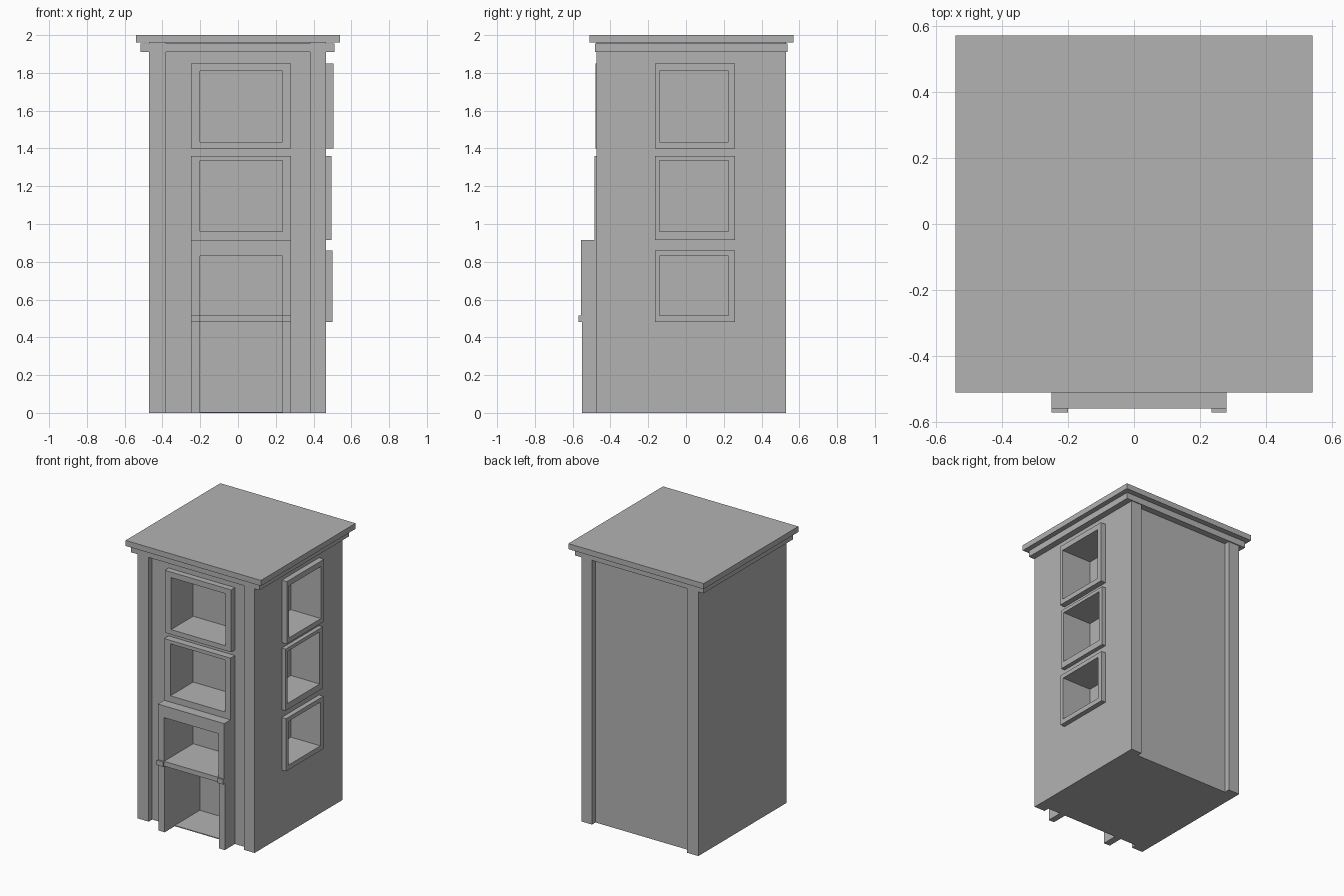
import bpy
import bmesh

if "Cube" in bpy.data.objects:
    bpy.data.objects.remove(bpy.data.objects["Cube"])

# One plain grey for the whole building
grey = bpy.data.materials.new("stone grey")
grey.use_nodes = True
COLOUR = (0.45, 0.45, 0.45, 1)
grey.diffuse_color = COLOUR
grey.node_tree.nodes["Principled BSDF"].inputs["Base Color"].default_value = COLOUR


def prism(name, outline, z0, z1):
    """Extrude a flat outline from z0 to z1."""
    bm = bmesh.new()
    base = bm.faces.new([bm.verts.new((x, y, z0)) for x, y in outline])
    top = bmesh.ops.extrude_face_region(bm, geom=[base])["geom"]
    verts = [v for v in top if isinstance(v, bmesh.types.BMVert)]
    bmesh.ops.translate(bm, verts=verts, vec=(0, 0, z1 - z0))
    bmesh.ops.recalc_face_normals(bm, faces=bm.faces)
    mesh = bpy.data.meshes.new(name)
    bm.to_mesh(mesh)
    bm.free()
    mesh.materials.append(grey)
    obj = bpy.data.objects.new(name, mesh)
    bpy.context.collection.objects.link(obj)
    return obj


def box(name, x, y, z):
    outline = [(x[0], y[0]), (x[1], y[0]), (x[1], y[1]), (x[0], y[1])]
    return prism(name, outline, *z)


def cut(obj, cutter):
    """Subtract the cutter from the object for good."""
    cutter.hide_render = True
    mod = obj.modifiers.new("opening", 'BOOLEAN')
    mod.operation = 'DIFFERENCE'
    mod.solver = 'EXACT'
    mod.object = cutter
    bpy.context.view_layer.objects.active = obj
    bpy.ops.object.modifier_apply(modifier=mod.name)


def window(name, outer, inner):
    """Frame and room hollow; each box is given as x, y, z ranges."""
    frame = box(name + "_frame", *outer)
    hollow = box(name + "_cutter", *inner)
    cut(frame, hollow)
    cut(body, hollow)
    bpy.data.objects.remove(hollow)


# Body with corner piers and recessed front and back walls
L, R, F, B = -0.47, 0.465, -0.475, 0.53
PIER, DEPTH = 0.38, 0.04
WALL = F + DEPTH
body = prism("body", [
    (L, F), (-PIER, F), (-PIER, WALL), (PIER, WALL), (PIER, F), (R, F),
    (R, B), (PIER, B), (PIER, B - DEPTH), (-PIER, B - DEPTH), (-PIER, B), (L, B)],
    0, 1.96)

# Cornice and roof slab
box("cornice", (-0.515, 0.51), (-0.482, 0.537), (1.91, 1.955))
box("roof_slab", (-0.54, 0.54), (-0.51, 0.57), (1.96, 2.0))

# Windows: storey, frame heights front and side, hollow heights, front and side reach
storeys = [
    ("top", (1.4, 1.85), (1.4, 1.85), (1.435, 1.81), -0.478, 0.505),
    ("middle", (0.915, 1.36), (0.915, 1.36), (0.96, 1.335), -0.485, 0.495),
    ("lower", (0.48, 0.915), (0.48, 0.86), (0.515, 0.83), -0.557, 0.50),
]
OUT_X, IN_X = (-0.25, 0.28), (-0.2, 0.235)
OUT_Y, IN_Y = (-0.165, 0.26), (-0.14, 0.225)
for name, front_z, side_z, hollow_z, front, side in storeys:
    window(name + "_front_window",
           (OUT_X, (front, WALL), front_z), (IN_X, (-0.7, -0.225), hollow_z))
    window(name + "_side_window",
           ((R, side), OUT_Y, side_z), ((0.265, 0.7), IN_Y, hollow_z))

# Doorway
doorway = box("doorway_cutter", IN_X, (-0.7, -0.15), (0.006, 0.48))
cut(body, doorway)
bpy.data.objects.remove(doorway)

# Door columns with small caps
for side, x in (("right", (OUT_X[0], IN_X[0])), ("left", (IN_X[1], OUT_X[1]))):
    box(side + "_door_column", x, (-0.55, WALL), (0, 0.48))
    box(side + "_column_cap", x, (-0.57, -0.55), (0.48, 0.515))
